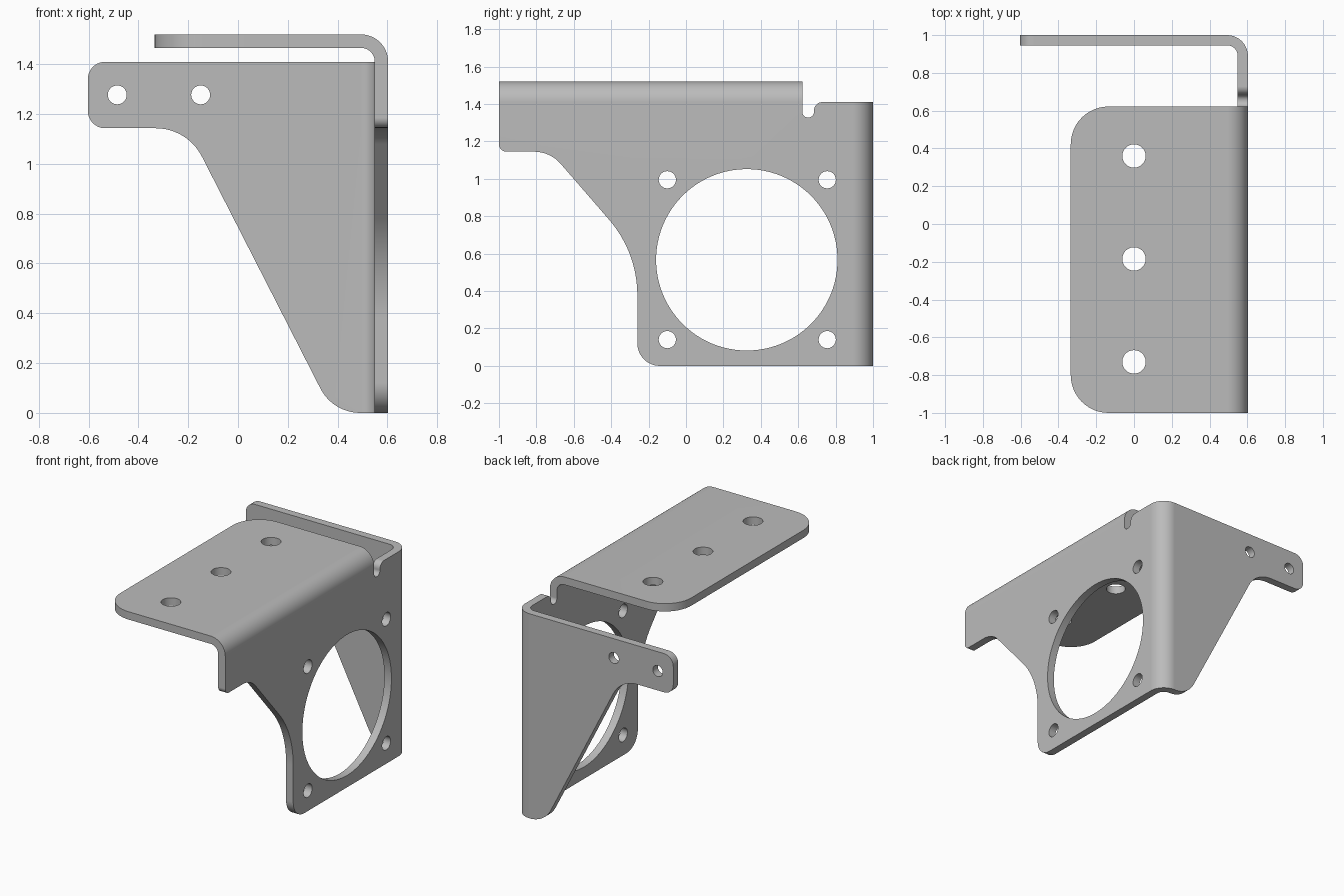
import bpy
import bmesh
from math import cos, sin, pi, tan
from mathutils import Vector

cube = bpy.data.objects.get("Cube")
if cube:
    bpy.data.objects.remove(cube, do_unlink=True)

X, Y, Z = 0.603, 1.0, 1.52      # outer limits of the folded sheet
T, R = 0.054, 0.11              # sheet thickness and outer bend radius
XB, YB, ZB = X - R, Y - R, Z - R  # lines where the bends start
Y_TOP = 0.622                   # rear end of the top flange

bm = bmesh.new()


def rounded(corners, steps=12):
    """Outline from (u, v, radius) corners, each filleted by its radius."""
    pts = []
    for i, (u, v, r) in enumerate(corners):
        p = Vector((u, v))
        if r == 0:
            pts.append(p)
            continue
        a = (Vector(corners[i - 1][:2]) - p).normalized()
        b = (Vector(corners[(i + 1) % len(corners)][:2]) - p).normalized()
        half = a.angle(b) / 2
        centre = p + (a + b).normalized() * r / sin(half)
        start = p + a * r / tan(half) - centre
        end = p + b * r / tan(half) - centre
        sweep = pi - 2 * half
        for k in range(steps + 1):
            t = k / steps
            pts.append(centre + (start * sin((1 - t) * sweep)
                                 + end * sin(t * sweep)) / sin(sweep))
    return pts


def circle(u, v, r, n):
    return [Vector((u + r * cos(2 * pi * k / n), v + r * sin(2 * pi * k / n)))
            for k in range(n)]


def sheet(loops, place, low, high):
    """Fill an outline with holes and extrude it between two levels."""
    edges = []
    for pts in loops:
        vs = [bm.verts.new(place(p[0], p[1], low)) for p in pts]
        edges += [bm.edges.new((vs[i - 1], vs[i])) for i in range(len(vs))]
    fill = bmesh.ops.triangle_fill(bm, use_beauty=True, edges=edges)
    faces = [f for f in fill["geom"] if isinstance(f, bmesh.types.BMFace)]
    out = bmesh.ops.extrude_face_region(bm, geom=faces, use_keep_orig=True)
    shift = Vector(place(0, 0, high)) - Vector(place(0, 0, low))
    bmesh.ops.translate(bm, vec=shift, verts=[
        g for g in out["geom"] if isinstance(g, bmesh.types.BMVert)])


def bend(u, v, place, low, high, steps=12):
    """Quarter-round fold about the axis at (u, v)."""
    angles = [pi / 2 * k / steps for k in range(steps + 1)]
    outer = [(u + R * cos(a), v + R * sin(a)) for a in angles]
    inner = [(u + (R - T) * cos(a), v + (R - T) * sin(a)) for a in angles]
    sheet([outer + inner[::-1]], place, low, high)


def on_side(u, v, w):
    return (w, u, v)


def on_back(u, v, w):
    return (u, w, v)


def on_top(u, v, w):
    return (u, v, w)


# Side wall with the large round opening, four screw holes and relief slot
side = rounded([
    (-Y, ZB, 0), (-Y, 1.145, 0.04), (-0.726, 1.145, 0.188),
    (-0.26, 0.607, 0.617), (-0.26, 0, 0.12), (YB, 0, 0), (YB, ZB, 0),
    (0.684, ZB, 0.045), (0.684, 1.328, 0.03), (Y_TOP, 1.328, 0.03),
    (Y_TOP, ZB, 0)])
side_holes = [circle(0.325, 0.567, 0.485, 96)]
side_holes += [circle(y, z, 0.046, 32) for y in (-0.1, 0.755) for z in (0.14, 0.995)]
sheet([side] + side_holes, on_side, X - T, X)

# Back gusset with the long mounting ear
back = rounded([
    (XB, ZB, 0), (-X, ZB, 0.07), (-X, 1.143, 0.07), (-0.203, 1.143, 0.208),
    (0.381, 0, 0.18), (XB, 0, 0)])
sheet([back] + [circle(x, 1.277, 0.038, 32) for x in (-0.485, -0.15)],
      on_back, Y - T, Y)

# Top flange
top = rounded([
    (XB, -Y, 0), (XB, Y_TOP, 0), (-0.335, Y_TOP, 0.2), (-0.335, -Y, 0.2)])
sheet([top] + [circle(0, y, 0.062, 40) for y in (-0.73, -0.185, 0.36)],
      on_top, Z - T, Z)

# Folds joining the flanges to the side wall
bend(XB, ZB, on_back, -Y, Y_TOP)
bend(XB, YB, on_top, 0, ZB)

# Weld into one body and drop the hidden faces at the joints
bmesh.ops.remove_doubles(bm, verts=bm.verts, dist=0.0005)
hidden = [f for f in bm.faces if all(len(e.link_faces) > 2 for e in f.edges)]
bmesh.ops.delete(bm, geom=hidden, context="FACES")
bmesh.ops.recalc_face_normals(bm, faces=bm.faces)

mesh = bpy.data.meshes.new("folded_bracket")
bm.to_mesh(mesh)
bm.free()
bracket = bpy.data.objects.new("folded_bracket", mesh)
bpy.context.collection.objects.link(bracket)

# Plain grey metal
grey = (0.5, 0.5, 0.5, 1)
mat = bpy.data.materials.new("grey_metal")
mat.use_nodes = True
mat.diffuse_color = grey
mat.node_tree.nodes["Principled BSDF"].inputs["Base Color"].default_value = grey
mesh.materials.append(mat)

# Smooth folds and holes, keeping cut edges crisp
bpy.ops.object.select_all(action="DESELECT")
bracket.select_set(True)
bpy.context.view_layer.objects.active = bracket
bpy.ops.object.shade_smooth_by_angle(angle=pi / 6)
weighted = bracket.modifiers.new("flat_face_normals", "WEIGHTED_NORMAL")
weighted.keep_sharp = True
